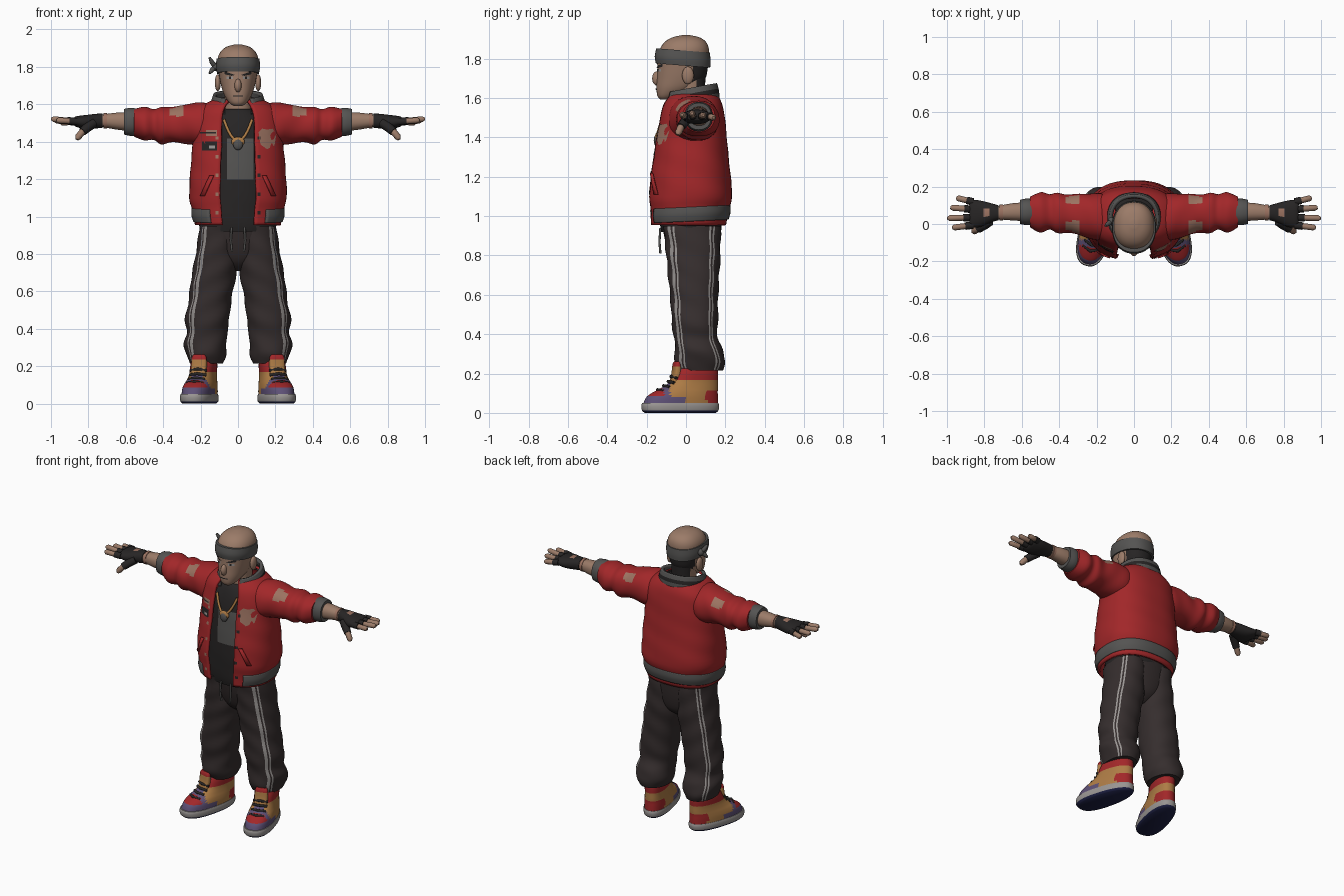
import bpy, bmesh
from math import cos, sin, radians, copysign
from mathutils import Matrix, Vector
from mathutils.bvhtree import BVHTree

if "Cube" in bpy.data.objects:
    bpy.data.objects.remove(bpy.data.objects["Cube"])


def colour(name, r, g, b):
    m = bpy.data.materials.new(name)
    m.use_nodes = True
    m.diffuse_color = (r, g, b, 1)
    bsdf = m.node_tree.nodes["Principled BSDF"]
    bsdf.inputs["Base Color"].default_value = (r, g, b, 1)
    bsdf.inputs["Roughness"].default_value = 0.8
    return m


SKIN = colour("skin", .33, .2, .14)
RED = colour("jacket red", .36, .02, .022)
GREY = colour("rib grey", .09, .088, .085)
PANTS = colour("trouser brown black", .036, .027, .027)
BLACK = colour("black", .02, .018, .018)
TAN = colour("mustard tan", .42, .2, .06)
PURPLE = colour("dusty purple", .11, .08, .18)
PALE = colour("pale grey", .32, .3, .29)
NAVY = colour("navy", .013, .015, .06)
PATCH = colour("patch brown", .33, .17, .12)


def finish(ob, mirror=False, thick=0):
    bpy.context.scene.collection.objects.link(ob)
    if thick:
        s = ob.modifiers.new("thickness", "SOLIDIFY")
        s.thickness, s.offset = thick, 0
    if mirror:
        ob.modifiers.new("mirror", "MIRROR")
    if ob.type == "MESH":
        bpy.ops.object.select_all(action="DESELECT")
        ob.select_set(True)
        bpy.context.view_layer.objects.active = ob
        bpy.ops.object.shade_smooth_by_angle(angle=radians(50))
    return ob


def to_object(name, bm, mats, **kw):
    bmesh.ops.recalc_face_normals(bm, faces=bm.faces)
    me = bpy.data.meshes.new(name)
    bm.to_mesh(me)
    bm.free()
    for m in mats:
        me.materials.append(m)
    return finish(bpy.data.objects.new(name, me), **kw)


def smooth_rows(rows, steps):
    # Catmull-Rom through the cross-sections
    out, last = [], len(rows) - 1
    for i in range(last):
        p = [rows[max(0, min(last, i + k))] for k in (-1, 0, 1, 2)]
        for s in range(steps):
            t = s / steps
            out.append([b + t / 2 * (c - a + t * (2*a - 5*b + 4*c - d + t * (3*(b - c) + d - a)))
                        for a, b, c, d in zip(*p)])
    return out + [list(rows[-1])]


def loft(name, axis, rows, mats, rule=None, n=48, p=2.2, gap=0, fold=0, tilt=0,
         steps=4, move=None, taper=0, **kw):
    """Rows are (position, centre 1, centre 2, radius 1, radius 2) along the axis."""
    bm, rings = bmesh.new(), []
    angles = [radians(-90 + gap + (360 - 2*gap) * j / n) for j in range(n + (gap > 0))]
    for t, c1, c2, r1, r2 in smooth_rows(rows, steps):
        ring = []
        for a in angles:
            w = 1 + fold * sin(3*a + 45*t)
            u = r1 * w * copysign(abs(cos(a)) ** (2/p), cos(a))
            v = r2 * w * copysign(abs(sin(a)) ** (2/p), sin(a))
            u *= 1 - taper * sin(a)
            co = (c1 + u, c2 + v, t + tilt * v) if axis == "z" else (t, c1 + u, c2 + v)
            ring.append(bm.verts.new(co))
        rings.append(ring)
    for lo, hi in zip(rings, rings[1:]):
        for j in range(n):
            k = (j + 1) % len(lo)
            f = bm.faces.new((lo[j], lo[k], hi[k], hi[j]))
            if rule:
                f.material_index = rule(f.calc_center_median(), j * 360 / n - 90)
    if not gap:
        for ring in (rings[0], rings[-1]):
            f = bm.faces.new(ring)
            if rule:
                f.material_index = rule(f.calc_center_median(), 0)
    if move:
        bm.transform(move)
    return to_object(name, bm, mats, **kw)


def ball(name, at, size, mat, **kw):
    bm = bmesh.new()
    bmesh.ops.create_uvsphere(bm, u_segments=20, v_segments=12, radius=1)
    bm.transform(Matrix.Translation(at) @ Matrix.Diagonal((*size, 1)))
    return to_object(name, bm, [mat], **kw)


def tube(name, points, radius, mat, tip=1, mirror=False):
    cu = bpy.data.curves.new(name, "CURVE")
    cu.dimensions, cu.bevel_depth, cu.bevel_resolution = "3D", radius, 3
    cu.use_fill_caps = True
    s = cu.splines.new("POLY")
    s.points.add(len(points) - 1)
    for i, co in enumerate(points):
        s.points[i].co = (*co, 1)
        s.points[i].radius = tip if i == len(points) - 1 else 1
    s.use_smooth = True
    cu.materials.append(mat)
    return finish(bpy.data.objects.new(name, cu), mirror=mirror)


def plate(name, target, outline, mat, lift=.012, **kw):
    # thin plate laid on the front of a surface, outline in x and z
    me = target.data
    tree = BVHTree.FromPolygons([v.co for v in me.vertices], [q.vertices[:] for q in me.polygons])
    bm = bmesh.new()

    def drop(x, z):
        hit = tree.ray_cast(Vector((x, -1, z)), Vector((0, 1, 0)))[0]
        return bm.verts.new((x, (hit.y if hit else -.1) - lift, z))
    mx = sum(q[0] for q in outline) / len(outline)
    mz = sum(q[1] for q in outline) / len(outline)
    hub, rim = drop(mx, mz), [drop(*q) for q in outline]
    for a, b in zip(rim, rim[1:] + rim[:1]):
        bm.faces.new((hub, a, b))
    return to_object(name, bm, [mat], **kw)


def rect(x, z, w, h, slant=0):
    return [(x + i*w + j*slant, z + j*h) for i, j in ((-1, -1), (0, -1), (1, -1), (1, 1), (0, 1), (-1, 1))]


# Head, hair and face
head = loft("head", "z", [(1.592, 0, -.105, .025, .025), (1.61, 0, -.09, .048, .055),
            (1.65, 0, -.05, .074, .1), (1.7, 0, -.025, .09, .123), (1.75, 0, -.018, .1, .128),
            (1.8, 0, -.015, .107, .13), (1.85, 0, -.008, .107, .124), (1.885, 0, -.003, .09, .105),
            (1.908, 0, 0, .06, .07), (1.92, 0, 0, .018, .02)], [SKIN, BLACK],
            rule=lambda c, a: int(c.y > .035 and c.z < 1.79))
loft("neck", "z", [(1.5, 0, .02, .08, .08), (1.6, 0, .02, .072, .075), (1.72, 0, .02, .075, .08)],
     [SKIN, BLACK], rule=lambda c, a: int(c.y > .05))
ball("ears", (.108, .01, 1.715), (.016, .03, .045), SKIN, mirror=True)
ball("nose", (0, -.148, 1.7), (.019, .024, .036), SKIN)
plate("eyebrows", head, [(.015, 1.757), (.04, 1.765), (.075, 1.777), (.07, 1.76), (.035, 1.752)],
      BLACK, .005, mirror=True)
plate("eyes", head, rect(.045, 1.742, .017, .007), PALE, .004, mirror=True)
plate("pupils", head, rect(.043, 1.742, .006, .007), BLACK, .006, mirror=True)
plate("mouth", head, rect(0, 1.645, .028, .003), BLACK, .004)

# Headband with side knot
loft("headband", "z", [(1.765, 0, -.015, .112, .138), (1.8, 0, -.017, .118, .142),
     (1.842, 0, -.015, .115, .136)], [GREY], tilt=-.08)
ball("headband_knot", (-.122, .015, 1.8), (.018, .022, .022), GREY)
for z in (1.85, 1.765):
    tube("headband_tail", [(-.12, .015, 1.8), (-.14, .0, (1.8 + z)/2), (-.152, -.01, z)], .013, GREY, .5)

# Shirt with faded print, chain and pendant
shirt = loft("shirt", "z", [(.92, 0, .025, .2, .15), (.97, 0, .025, .207, .158), (1.1, 0, .02, .2, .16),
             (1.3, 0, .02, .2, .155), (1.45, 0, .025, .19, .145), (1.54, 0, .025, .13, .115),
             (1.575, 0, .025, .085, .09)], [BLACK, GREY], fold=.006,
             rule=lambda c, a: int(c.y < 0 and abs(c.x - .01) < .065 and 1.22 < c.z < 1.41))
tube("gold_chain", [(x, -.148 + 6*x*x, 1.405 + 20*x*x) for x in [i*.0125 - .075 for i in range(13)]],
     .008, TAN)
ball("pendant", (0, -.15, 1.385), (.026, .014, .03), GREY)
ball("pendant_rim", (0, -.146, 1.4), (.036, .012, .026), TAN)

# Jacket body, open at the front
jacket = loft("jacket", "z", [(.955, 0, .01, .222, .187), (1.04, 0, .015, .238, .197),
              (1.1, 0, .02, .253, .207), (1.2, 0, .02, .25, .2), (1.3, 0, .022, .243, .187),
              (1.4, 0, .025, .234, .175), (1.5, 0, .03, .23, .16), (1.56, 0, .032, .21, .147),
              (1.6, 0, .035, .165, .125), (1.62, 0, .035, .12, .105)], [RED], n=60, p=2.4,
              gap=18, thick=.015, fold=.006)
loft("jacket_hem", "z", [(.975, 0, .012, .232, .197), (1.01, 0, .014, .242, .205),
     (1.045, 0, .015, .24, .203)], [GREY], n=60, p=2.4, gap=34, thick=.015, tilt=.05)
loft("collar", "z", [(1.57, 0, .03, .142, .13), (1.61, 0, .03, .135, .128), (1.65, 0, .03, .122, .118)],
     [GREY, BLACK], gap=30, thick=.02, tilt=.2, rule=lambda c, a: int(abs(c.z - .2*c.y - 1.605) < .008))
plate("chest_badge", jacket, [(.11, 1.45), (.13, 1.47), (.155, 1.465), (.185, 1.47), (.205, 1.44),
      (.195, 1.38), (.155, 1.36), (.12, 1.385)], PATCH)
plate("chest_label", jacket, rect(-.16, 1.447, .048, .016), PATCH)
plate("chest_label_stripe", jacket, rect(-.16, 1.447, .042, .004), BLACK, .015)
plate("chest_square", jacket, rect(-.152, 1.377, .04, .025), BLACK)
plate("square_mark", jacket, rect(-.14, 1.372, .016, .007), PALE, .016)
plate("pocket_welts", jacket, rect(.165, 1.165, .011, .055, -.025), RED, .02, mirror=True, thick=.008)
for z in (1.02, 1.12, 1.22, 1.32, 1.42):
    plate("snap_button", jacket, rect(.112, z, .009, .009), BLACK, .012)
    plate("snap_button", jacket, rect(-.112, z, .009, .009), PATCH, .012)

# Sleeves with shoulder patches, cuffs and forearms
loft("sleeves", "x", [(.1, .035, 1.48, .1, .11), (.18, .037, 1.49, .125, .118), (.27, .048, 1.495, .114, .107),
     (.35, .055, 1.49, .102, .094), (.41, .06, 1.487, .108, .1), (.45, .063, 1.492, .094, .082),
     (.5, .063, 1.495, .108, .09), (.555, .065, 1.503, .082, .074)], [RED, PATCH], fold=.02, mirror=True,
     rule=lambda c, a: int(.285 < c.x < .36 and c.z > 1.535 and (c.y < .015 or c.y > .105)))
loft("cuffs", "x", [(.54, .065, 1.505, .068, .072), (.575, .065, 1.506, .071, .075),
     (.61, .065, 1.507, .064, .068)], [GREY], mirror=True)
loft("forearms", "x", [(.58, .065, 1.507, .05, .05), (.65, .065, 1.51, .046, .045),
     (.74, .06, 1.513, .034, .031)], [SKIN], mirror=True)
loft("bracelets", "x", [(.7, .062, 1.512, .043, .041), (.718, .062, 1.512, .043, .041)], [PATCH], mirror=True)

# Fingerless gloves and fingers
loft("gloves", "x", [(.725, .06, 1.512, .04, .038), (.76, .06, 1.51, .05, .039), (.82, .055, 1.505, .07, .037),
     (.865, .055, 1.508, .074, .028), (.88, .055, 1.508, .065, .018)], [BLACK, PATCH], mirror=True,
     rule=lambda c, a: int(.77 < c.x < .81 and c.z > 1.535 and abs(c.y - .06) < .022))
for name, y, spread, end, z in (("little", .118, .022, .95, 1.5), ("ring", .078, .01, .982, 1.512),
                                ("middle", .035, -.004, .999, 1.522), ("index", -.006, -.014, .972, 1.515)):
    base, tip = Vector((.86, y, 1.508)), Vector((end, y + spread, z))
    tube(name + "_finger", [base, base.lerp(tip, .5), base.lerp(tip, .9), tip], .016, SKIN, .45, True)
    tube(name + "_finger_glove", [base, base.lerp(tip, .38)], .02, BLACK, 1, True)
tube("thumbs", [(.79, .0, 1.49), (.83, -.025, 1.455), (.855, -.038, 1.425), (.862, -.042, 1.412)],
     .018, SKIN, .5, True)
tube("thumb_gloves", [(.77, .015, 1.5), (.8, -.006, 1.48), (.832, -.026, 1.453)], .025, BLACK, .9, True)

# Trousers with double side stripes
loft("trouser_seat", "z", [(.71, 0, .04, .03, .05), (.76, 0, .04, .12, .105), (.85, 0, .035, .19, .135),
     (.96, 0, .03, .2, .152)], [PANTS])
loft("trouser_legs", "z", [(.215, .17, .075, .088, .11), (.26, .17, .072, .106, .128), (.32, .175, .065, .114, .122),
     (.38, .166, .05, .108, .11), (.45, .165, .045, .118, .117), (.55, .15, .043, .114, .12),
     (.65, .135, .04, .118, .126), (.75, .118, .038, .117, .134), (.85, .11, .035, .108, .14),
     (.95, .1, .03, .105, .147)], [PANTS, PALE], n=72, fold=.025, mirror=True,
     rule=lambda c, a: int(round(a) in (-55, -50, -40, 35, 45)))
for x in (-.035, .035):
    tube("drawstring", [(x, -.13, .94), (x*1.1, -.135, .87), (x*.9, -.13, .81)], .006, GREY)

# High-top shoes, toes turned out
turn = Matrix.Translation((.195, 0, 0)) @ Matrix.Rotation(radians(15), 4, "Z")


def shoe_colour(c, a):
    if c.y < -.1:
        return 2 if c.z < .085 or c.y > -.13 else 0
    if c.y < .03 and c.z > .1 and abs(c.x) < .035:
        return 2
    if c.z > .15:
        return 0 if c.z > .165 else 1
    if c.y > .09 and c.z < .115:
        return 0
    return 2 if c.y < -.03 and c.z < .08 else 1


loft("shoe_soles", "z", [(0, 0, -.03, .074, .185), (.012, 0, -.03, .084, .198), (.035, 0, -.03, .086, .202),
     (.05, 0, -.03, .083, .198)], [PALE, NAVY], p=2.4, taper=.1, move=turn, mirror=True,
     rule=lambda c, a: int(c.z < .01))
loft("shoe_uppers", "z", [(.045, 0, -.028, .081, .195), (.08, 0, -.02, .08, .186), (.105, 0, -.003, .076, .168),
     (.13, 0, .022, .07, .144), (.16, 0, .042, .066, .124), (.2, 0, .054, .066, .113),
     (.225, 0, .06, .064, .104)], [RED, TAN, PURPLE], rule=shoe_colour, p=2.3, taper=.08,
     move=turn, mirror=True, steps=5)
loft("shoe_tongues", "z", [(.15, 0, -.06, .04, .025), (.2, 0, -.052, .042, .02), (.245, 0, -.05, .04, .016),
     (.262, 0, -.048, .03, .01)], [TAN, RED], p=3, move=turn, mirror=True, rule=lambda c, a: int(c.z > .235))
for y, z in ((-.15, .118), (-.118, .138), (-.094, .16), (-.08, .185)):
    tube("laces", [turn @ Vector(q) for q in ((-.045, y + .02, z - .008), (0, y, z), (.045, y + .02, z - .008))],
         .008, BLACK, 1, True)
